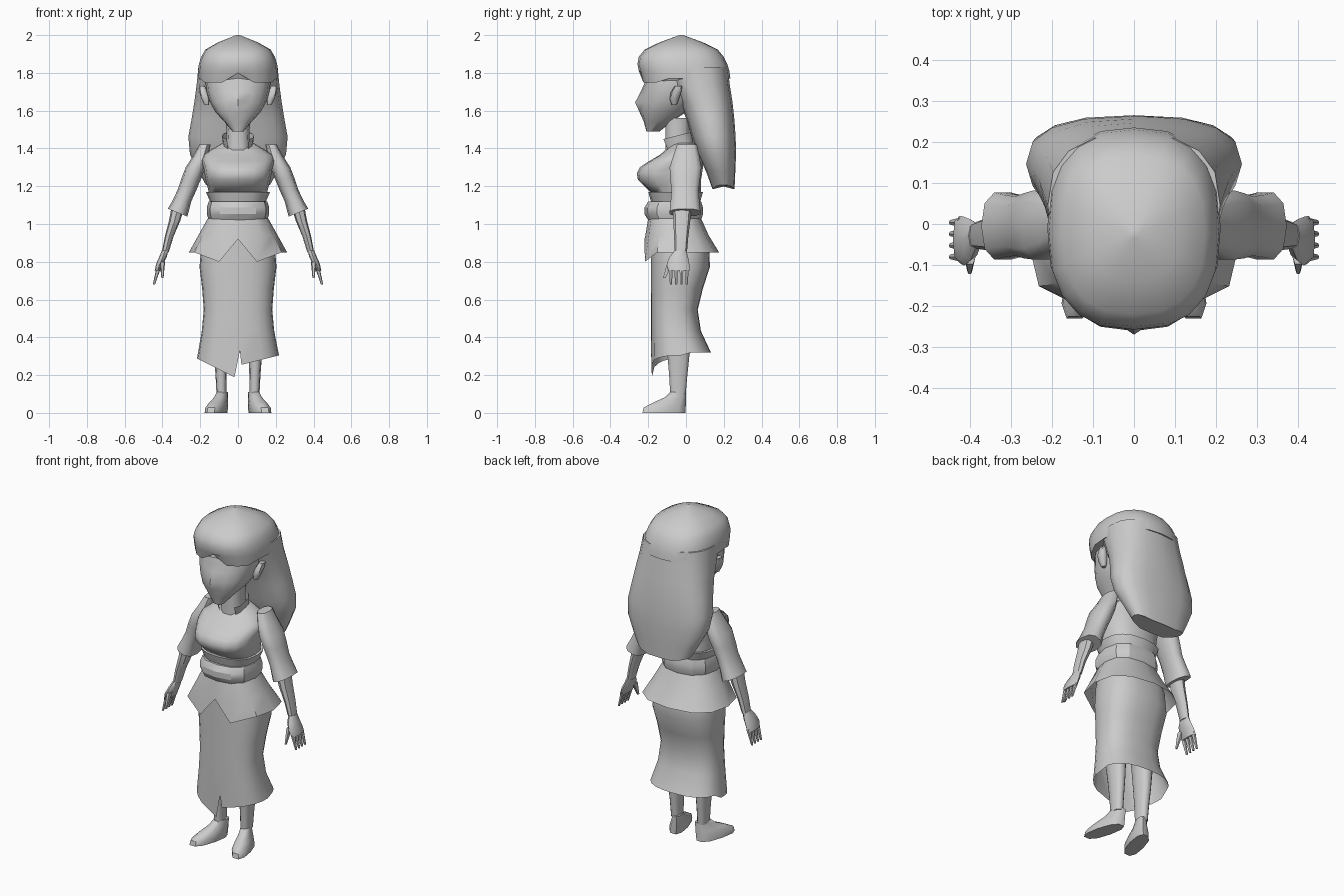
import bpy, bmesh, math

cube = bpy.data.objects.get("Cube")
if cube:
    bpy.data.objects.remove(cube)

GREY = (0.6, 0.6, 0.6, 1)
grey = bpy.data.materials.new("plain grey")
grey.use_nodes = True
grey.diffuse_color = GREY
grey.node_tree.nodes["Principled BSDF"].inputs["Base Color"].default_value = GREY


def along(values, t):
    """Smooth curve through evenly spaced values, or a constant."""
    if not isinstance(values, tuple):
        return values
    last = len(values) - 1
    i = min(int(t * last), last - 1)
    f = t * last - i
    a, b = values[i], values[i + 1]
    before, after = values[max(i - 1, 0)], values[min(i + 2, last)]
    slope_a, slope_b = (b - before) / 2, (after - a) / 2
    ease = f * f * (3 - 2 * f)
    return (a + (b - a) * ease + slope_a * f * (1 - f) ** 2
            - slope_b * f * f * (1 - f))


def signed_power(value, power):
    return math.copysign(abs(value) ** power, value)


def loft(name, low, high, levels, width, front, back, centre=0, sides=12,
         square=0.8, caps=True, shape=None, gap=(), mirror=1, sharp=50):
    """Stack rounded cross-sections between two heights."""
    bm = bmesh.new()
    rows = []
    for level in range(levels):
        t = level / (levels - 1)
        w, yf, yb = along(width, t), along(front, t), along(back, t)
        row = []
        for k in range(sides):
            turn = math.tau * k / sides
            cos, sin = round(math.cos(turn), 5), round(math.sin(turn), 5)
            x = along(centre, t) + w * signed_power(cos, square)
            y = (yf + yb) / 2 + (yb - yf) / 2 * signed_power(sin, square)
            z = low + (high - low) * t
            if shape:
                x, y, z = shape(level, k, x, y, z)
            row.append(bm.verts.new((x * mirror, y, z)))
        rows.append(row)
    for lower, upper in zip(rows, rows[1:]):
        for k in range(sides):
            if k not in gap:
                n = (k + 1) % sides
                bm.faces.new((lower[k], lower[n], upper[n], upper[k]))
    if caps:
        bm.faces.new(rows[0])
        bm.faces.new(rows[-1])
    bmesh.ops.recalc_face_normals(bm, faces=bm.faces)
    mesh = bpy.data.meshes.new(name)
    bm.to_mesh(mesh)
    bm.free()
    mesh.materials.append(grey)
    obj = bpy.data.objects.new(name, mesh)
    bpy.context.collection.objects.link(obj)
    bpy.ops.object.select_all(action='DESELECT')
    obj.select_set(True)
    bpy.context.view_layer.objects.active = obj
    bpy.ops.object.shade_smooth_by_angle(angle=math.radians(sharp))


# Face with a pointed nose on the front centre line
def nose(level, k, x, y, z):
    if k == 12:
        y -= 0.04 * max(0, 1 - abs(z - 1.65) / 0.08)
    return x, y, z


loft("head", low=1.49, high=1.9, levels=9, sides=16, shape=nose,
     width=(.03, .12, .165, .17, .14), front=(-.21, -.235, -.225, -.21, -.18),
     back=(-.14, 0, .08, .12, .12))
loft("neck", low=1.34, high=1.56, levels=4, sides=10,
     width=(.07, .06, .065), front=-.11, back=.02)


# Crown of hair whose fringe parts at the front
def fringe(level, k, x, y, z):
    if level == 0 and y < -0.1:
        z = 1.8 if abs(x) < 0.01 else 1.75
    return x, y, z


loft("hair_crown", low=1.77, high=2, levels=7, sides=20, shape=fringe,
     width=(.21, .21, .195, .15, .01), front=(-.235, -.255, -.25, -.19, -.035),
     back=(.235, .225, .2, .14, -.015))


# Long back hair with a rounded lower edge
def hair_hem(level, k, x, y, z):
    if level == 0:
        z += max(0, abs(x) - 0.08) / 4
    return x, y, z


loft("back_hair", low=1.185, high=1.83, levels=8, sides=16, shape=hair_hem,
     width=(.17, .262, .235, .21), front=(.14, .05, -.02, -.13),
     back=(.257, .265, .25, .22))

# Fitted bodice with a flared waist, and the sash below it
loft("bodice", low=1.17, high=1.43, levels=9, sides=16,
     width=(.155, .172, .182, .19, .08), front=(-.19, -.255, -.245, -.14, -.075),
     back=(.08, .08, .09, .09, .05))
loft("bodice_waist", low=1.1, high=1.17, levels=3, sides=16,
     width=(.14, .17), front=(-.18, -.2), back=(.07, .09))
loft("sash", low=1.02, high=1.12, levels=4, sharp=30,
     width=(.155, .165, .165, .155), front=(-.2, -.22, -.22, -.2),
     back=(.08, .09, .09, .08))


# Standing collar, open at the throat and higher behind
def collar_tilt(level, k, x, y, z):
    return x, y, z + y / 4


loft("collar", low=1.42, high=1.48, levels=2, sides=14, caps=False,
     width=(.078, .085), front=(-.11, -.135), back=(.04, .03),
     shape=collar_tilt, gap=(9, 10, 11))


# Flared overskirt with two front points and a notch between them
def overskirt_hem(level, k, x, y, z):
    if level == 0:
        if k == 9:
            return 0, y + 0.02, 0.92
        if k in (8, 10):
            return math.copysign(0.1, x), y, 0.8
    return x, y, z


loft("overskirt", low=.85, high=1.03, levels=3, caps=False, sharp=40,
     width=(.26, .21, .16), front=(-.24, -.215, -.2), back=(.175, .12, .08),
     shape=overskirt_hem)


# Long wrap skirt with a slanted hem split at the front
def skirt_hem(level, k, x, y, z):
    if level == 0 and y < 0:
        if k == 18:
            return 0.01, y, 0.33
        if k in (17, 19):
            x /= 4
        z = 0.18 - x / 2 if x < 0 else 0.25 + x / 4
    return x, y, z


loft("long_skirt", low=.32, high=1, levels=7, sides=24, caps=False,
     width=(.217, .182, .19, .205, .165), front=-.185,
     back=(.132, .06, .09, .135, .08), shape=skirt_hem)


# Feet turn outward and sleeves end in slanted cuffs
def turn_out(level, k, x, y, z):
    return x - (y + 0.05) / 4, y, z


def cuff_slant(level, k, x, y, z):
    return x, y, z + (x - 0.32) * 0.4 if level == 0 else z


for mirror, side in ((1, "left"), (-1, "right")):
    loft(side + "_foot", low=0, high=.11, levels=5, sides=10, mirror=mirror,
         width=(.048, .048, .035, .028), front=(-.235, -.22, -.13, -.085),
         back=.003, centre=(.1, .085), shape=turn_out)
    loft(side + "_leg", low=.1, high=.7, levels=7, sides=10, mirror=mirror,
         width=(.026, .035, .05, .07), front=(-.085, -.1, -.12, -.13),
         back=(0, .02, .03, .05), centre=(.088, .1))
    loft(side + "_sleeve", low=1.06, high=1.42, levels=7, sides=10, mirror=mirror,
         width=(.052, .05, .052, .03), front=(-.09, -.08, -.09, -.05),
         back=(.08, .07, .085, .06), centre=(.32, .27, .225, .175),
         shape=cuff_slant)
    loft(side + "_forearm", low=.85, high=1.1, levels=4, sides=8, mirror=mirror,
         width=(.018, .035), front=(-.06, -.07), back=(.005, .03),
         centre=(.385, .315))
    loft(side + "_palm", low=.755, high=.86, levels=4, sides=8, mirror=mirror,
         width=(.016, .021, .017), front=(-.095, -.1, -.06),
         back=(.02, .015, .002), centre=(.425, .386))
    # Four tapered fingers and a thumb
    for number, finger in enumerate(("index", "middle", "ring", "little")):
        y = number * 0.028 - 0.08
        loft(f"{side}_{finger}_finger", low=.68, high=.77, levels=3, sides=6,
             mirror=mirror, width=(.006, .012), front=(y - .006, y - .012),
             back=(y + .006, y + .012), centre=(.445, .42))
    loft(side + "_thumb", low=.715, high=.8, levels=3, sides=6, mirror=mirror,
         width=(.006, .014), front=(-.122, -.1), back=(-.108, -.06), centre=.4)
    # Ear leaning outward toward the top
    loft(side + "_ear", low=1.63, high=1.73, levels=4, sides=8, mirror=mirror,
         width=(.012, .024, .015), front=(-.075, -.088, -.06),
         back=(-.05, -.03, -.02), centre=(.165, .19))
